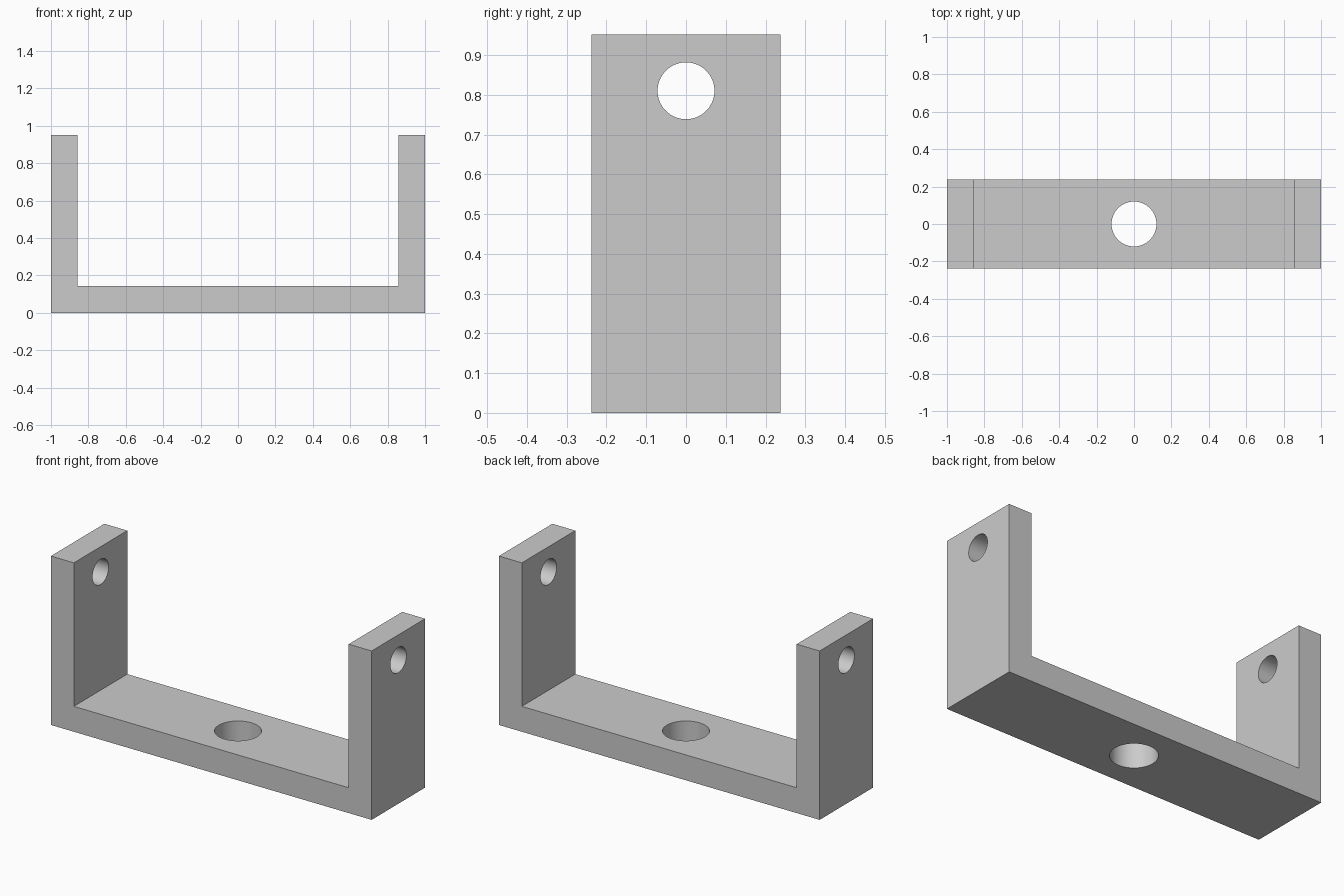
import bpy, bmesh, math

cube = bpy.data.objects.get("Cube")
if cube:
    bpy.data.objects.remove(cube, do_unlink=True)

DEPTH, HEIGHT, WALL = 0.476, 0.952, 0.143
INNER = 1 - WALL

# Single plain grey material
grey = bpy.data.materials.new("light_grey")
grey.use_nodes = True
colour = (0.6, 0.6, 0.6, 1)
grey.diffuse_color = colour
grey.node_tree.nodes["Principled BSDF"].inputs["Base Color"].default_value = colour


def extruded_profile(name, points, depth):
    """Extrude an outline in the xz plane along y, centred on y = 0."""
    bm = bmesh.new()
    face = bm.faces.new([bm.verts.new((x, -depth / 2, z)) for x, z in points])
    result = bmesh.ops.extrude_face_region(bm, geom=[face])
    moved = [v for v in result["geom"] if isinstance(v, bmesh.types.BMVert)]
    bmesh.ops.translate(bm, verts=moved, vec=(0, depth, 0))
    bmesh.ops.recalc_face_normals(bm, faces=bm.faces)
    mesh = bpy.data.meshes.new(name)
    bm.to_mesh(mesh)
    bm.free()
    obj = bpy.data.objects.new(name, mesh)
    bpy.context.collection.objects.link(obj)
    mesh.materials.append(grey)
    return obj


def drill(target, radius, length, location, rotation=(0, 0, 0)):
    """Cut a round through hole."""
    bpy.ops.mesh.primitive_cylinder_add(vertices=64, radius=radius, depth=length,
                                        location=location, rotation=rotation)
    cutter = bpy.context.object
    cutter.name = "hole_cutter"
    cutter.hide_render = True
    cutter.data.materials.append(grey)
    cut = target.modifiers.new("hole", "BOOLEAN")
    cut.operation = "DIFFERENCE"
    cut.solver = "EXACT"
    cut.object = cutter
    bpy.context.view_layer.objects.active = target
    bpy.ops.object.modifier_apply(modifier=cut.name)
    bpy.data.objects.remove(cutter, do_unlink=True)


# U-shaped bracket body
right_half = [(-INNER, WALL), (-INNER, HEIGHT), (-1, HEIGHT), (-1, 0)]
left_half = [(-x, z) for x, z in reversed(right_half)]
bracket = extruded_profile("u_bracket", right_half + left_half, DEPTH)

# Mounting hole in the base, then a pivot hole in each arm
drill(bracket, 0.12, WALL * 2, (0, 0, WALL / 2))
for side in (-1, 1):
    drill(bracket, 0.0715, WALL * 2, (side * (1 - WALL / 2), 0, 0.81),
          (0, math.pi / 2, 0))

# Smooth hole walls, crisp edges
bpy.ops.object.select_all(action="DESELECT")
bracket.select_set(True)
bpy.context.view_layer.objects.active = bracket
bpy.ops.object.shade_smooth_by_angle(angle=math.radians(30))
